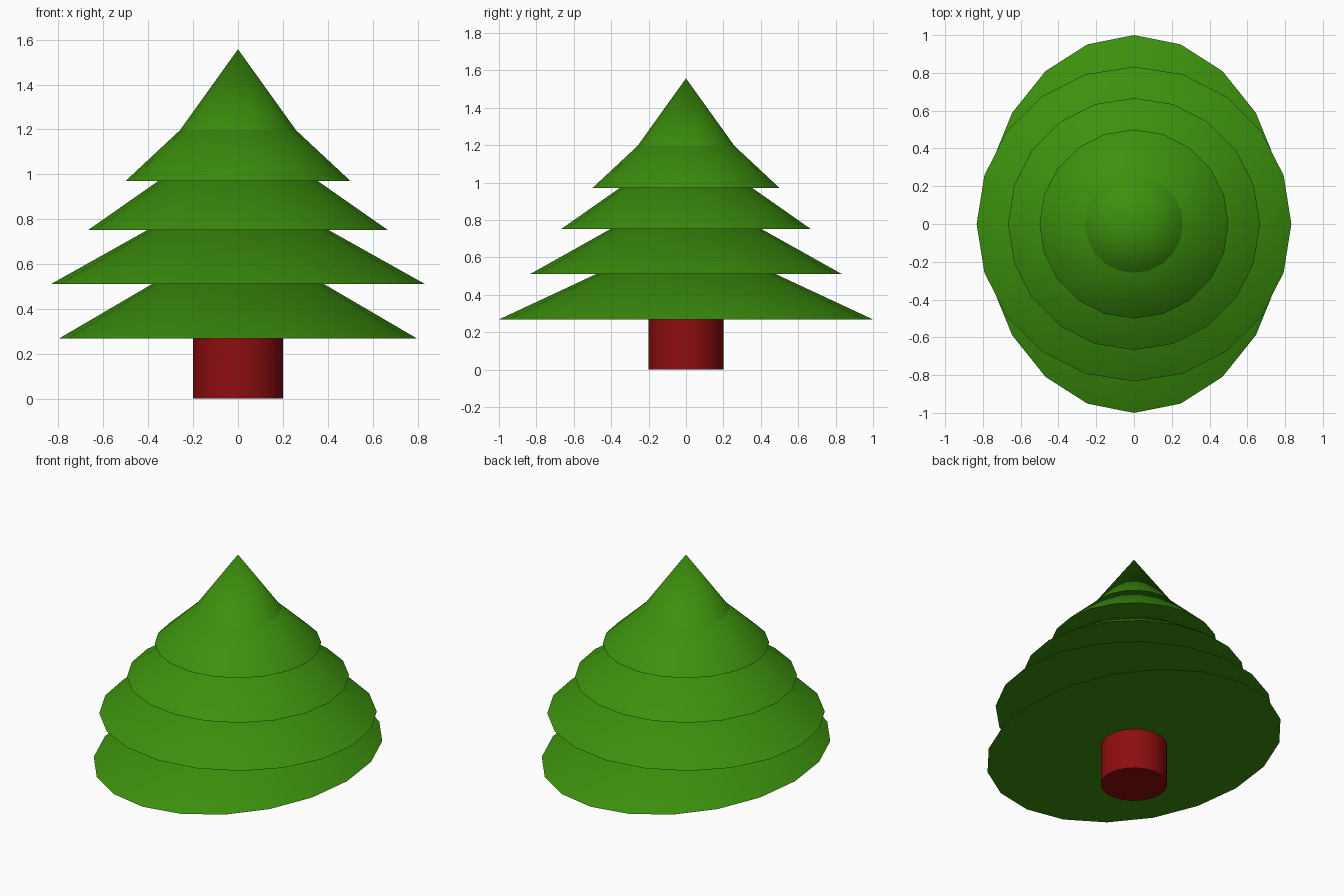
import bpy
import math

if "Cube" in bpy.data.objects:
    bpy.data.objects.remove(bpy.data.objects["Cube"])

SIDES = 20
TIER_HEIGHT = 0.467


def material(name, color):
    mat = bpy.data.materials.new(name)
    mat.diffuse_color = color
    mat.use_nodes = True
    mat.node_tree.nodes["Principled BSDF"].inputs["Base Color"].default_value = mat.diffuse_color
    return mat


def finish(name, mat, angle):
    obj = bpy.context.object
    obj.name = name
    obj.data.materials.append(mat)
    bpy.ops.object.shade_smooth_by_angle(angle=math.radians(angle))
    return obj


green = material("foliage_green", (0.045, 0.28, 0.004, 1))
red = material("trunk_red", (0.27, 0.004, 0.005, 1))

# Trunk, ending hidden inside the lowest tier
bpy.ops.mesh.primitive_cylinder_add(vertices=SIDES, radius=0.2, depth=0.33,
                                    location=(0, 0, 0.165))
finish("trunk", red, 40)

# Foliage tiers: overlapping closed cones (base height, x radius, y radius)
tiers = [
    (0.268, 0.798, 1.0),
    (0.511, 0.833, 0.833),
    (0.752, 0.667, 0.667),
    (0.971, 0.5, 0.5),
    (1.09, 0.335, 0.335),
]
for i, (z, rx, ry) in enumerate(tiers, 1):
    bpy.ops.mesh.primitive_cone_add(vertices=SIDES, radius1=1, radius2=0,
                                    depth=TIER_HEIGHT,
                                    location=(0, 0, z + TIER_HEIGHT / 2))
    bpy.context.object.scale = (rx, ry, 1)
    bpy.ops.object.transform_apply(location=False, rotation=False, scale=True)
    finish(f"foliage_tier_{i}", green, 40)
